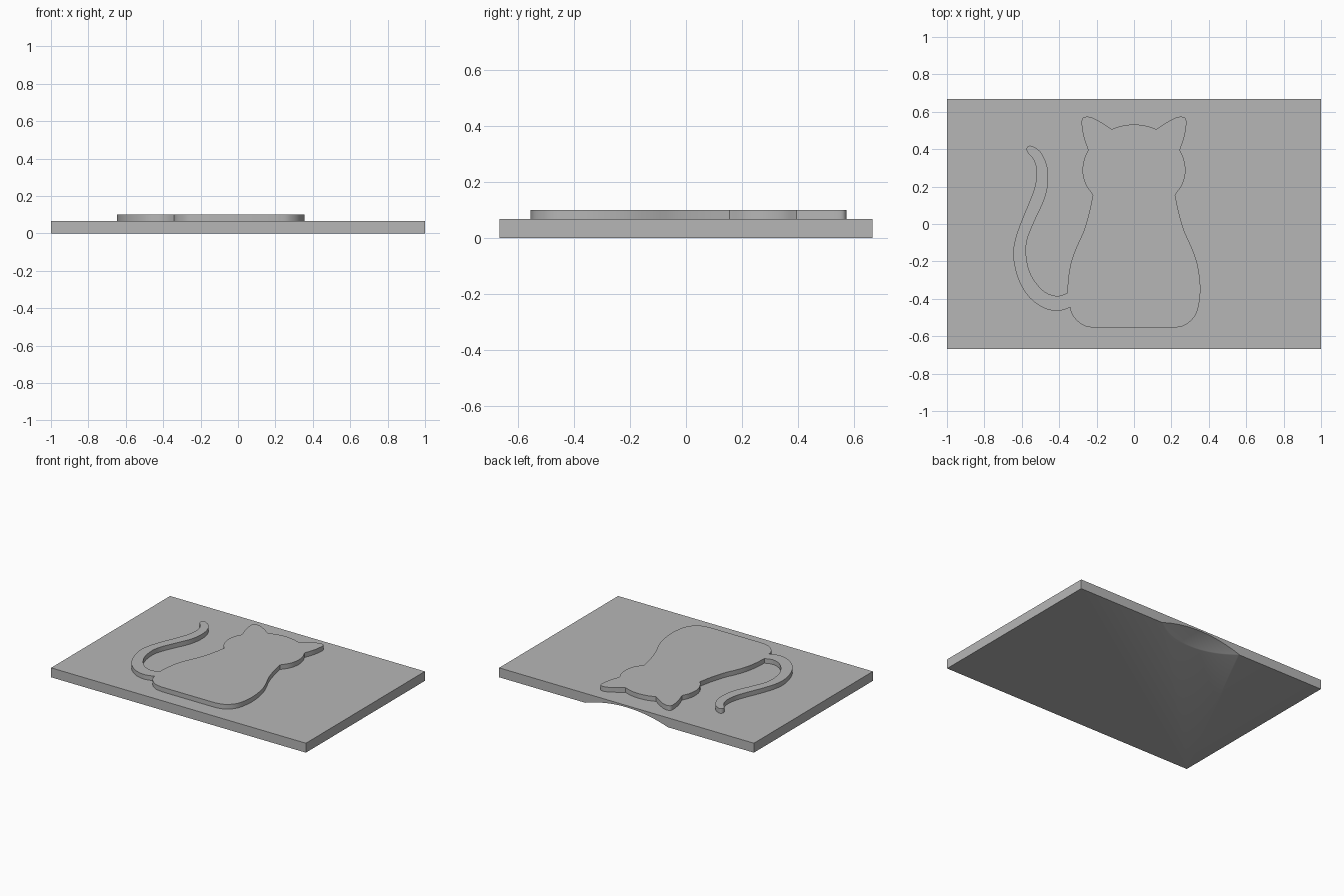
import bpy
import bmesh
import math
from mathutils import Vector

cube = bpy.data.objects.get("Cube")
if cube:
    bpy.data.objects.remove(cube, do_unlink=True)

PLATE_TOP = 0.067
CAT_TOP = 0.1
DEPTH = 0.667

grey = bpy.data.materials.new("plain grey")
grey.use_nodes = True
colour = (0.47, 0.47, 0.47, 1)
grey.diffuse_color = colour
grey.node_tree.nodes["Principled BSDF"].inputs["Base Color"].default_value = colour


def add_object(name, bm):
    """Turn a bmesh into a grey object in the scene."""
    bmesh.ops.recalc_face_normals(bm, faces=bm.faces[:])
    mesh = bpy.data.meshes.new(name)
    bm.to_mesh(mesh)
    bm.free()
    mesh.materials.append(grey)
    obj = bpy.data.objects.new(name, mesh)
    bpy.context.collection.objects.link(obj)
    return obj


def extrude_outline(name, outline, bottom, top):
    """Make a flat slab from a closed outline."""
    bm = bmesh.new()
    face = bm.faces.new([bm.verts.new((x, y, bottom)) for x, y in outline])
    result = bmesh.ops.extrude_face_region(bm, geom=[face])
    raised = [v for v in result["geom"] if isinstance(v, bmesh.types.BMVert)]
    bmesh.ops.translate(bm, verts=raised, vec=(0, 0, top - bottom))
    return add_object(name, bm)


def smooth_run(points, steps=5):
    """Draw a smooth curve through the points, with free ends."""
    pts = [Vector(p) for p in points]
    pts = [2 * pts[0] - pts[1]] + pts + [2 * pts[-1] - pts[-2]]
    curve = []
    for a, b, c, d in zip(pts, pts[1:], pts[2:], pts[3:]):
        for i in range(steps):
            t = i / steps
            curve.append(0.5 * (2 * b + (c - a) * t
                                + (2 * a - 5 * b + 4 * c - d) * t ** 2
                                + (3 * b - a - 3 * c + d) * t ** 3))
    return curve + [pts[-2]]


def shade(obj):
    bpy.ops.object.select_all(action="DESELECT")
    obj.select_set(True)
    bpy.context.view_layer.objects.active = obj
    bpy.ops.object.shade_smooth_by_angle(angle=math.radians(30))


# Rectangular base plate
plate = extrude_outline(
    "base_plate",
    [(-1, -DEPTH), (1, -DEPTH), (1, DEPTH), (-1, DEPTH)], 0, PLATE_TOP)

# Shallow finger notch scooped from the underside of the back edge
bm = bmesh.new()
bmesh.ops.create_uvsphere(bm, u_segments=160, v_segments=80, radius=1.053)
bmesh.ops.translate(bm, verts=bm.verts[:], vec=(0, 1.027, -0.935))
cutter = add_object("notch_cutter", bm)
cutter.hide_render = True
cut = plate.modifiers.new("finger notch", "BOOLEAN")
cut.operation = "DIFFERENCE"
cut.solver = "EXACT"
cut.object = cutter
bpy.context.view_layer.objects.active = plate
bpy.ops.object.modifier_apply(modifier=cut.name)
bpy.data.objects.remove(cutter, do_unlink=True)
shade(plate)

# Half outline of the sitting cat, one run between each pair of corners
crown = [(0, 0.533), (0.06, 0.526), (0.12, 0.507)]
ear = [(0.12, 0.507), (0.17, 0.54), (0.22, 0.567), (0.26, 0.573),
       (0.28, 0.55), (0.27, 0.47), (0.245, 0.395)]
cheek = [(0.245, 0.395), (0.267, 0.345), (0.275, 0.28),
         (0.26, 0.215), (0.22, 0.155)]
flank = [(0.22, 0.155), (0.24, 0.06), (0.27, -0.04), (0.31, -0.13),
         (0.34, -0.22), (0.355, -0.34), (0.345, -0.44),
         (0.32, -0.5), (0.27, -0.542), (0.21, -0.556)]

# Tail outline, from under the hip, around the tip and back to the flank
tail = [(-0.34, -0.445), (-0.38, -0.46), (-0.43, -0.464), (-0.5, -0.44),
        (-0.57, -0.38), (-0.62, -0.29), (-0.645, -0.18), (-0.637, -0.09),
        (-0.6, 0.02), (-0.56, 0.115), (-0.53, 0.2), (-0.52, 0.28),
        (-0.535, 0.34), (-0.57, 0.385), (-0.573, 0.408), (-0.55, 0.418),
        (-0.5, 0.385), (-0.465, 0.31), (-0.46, 0.22), (-0.48, 0.13),
        (-0.53, 0.02), (-0.57, -0.08), (-0.577, -0.16), (-0.56, -0.25),
        (-0.52, -0.32), (-0.47, -0.367), (-0.41, -0.385), (-0.357, -0.37)]

half = []
for run in (crown, ear, cheek, flank):
    half += smooth_run(run)[:-1]
half.append(Vector(flank[-1]))

# Mirror the half and splice the tail into the left flank
left = [Vector((-p.x, p.y)) for p in reversed(half[1:])]
hip = [p for p in left if p.y < tail[0][1] - 0.005]
upper = [p for p in left if p.y > tail[-1][1] + 0.005]
outline = []
for p in half + hip + smooth_run(tail) + upper:
    if not outline or (p - outline[-1]).length > 0.001:
        outline.append(p)

# Raised cat relief
cat = extrude_outline("cat_relief", outline, PLATE_TOP - 0.005, CAT_TOP)
shade(cat)
